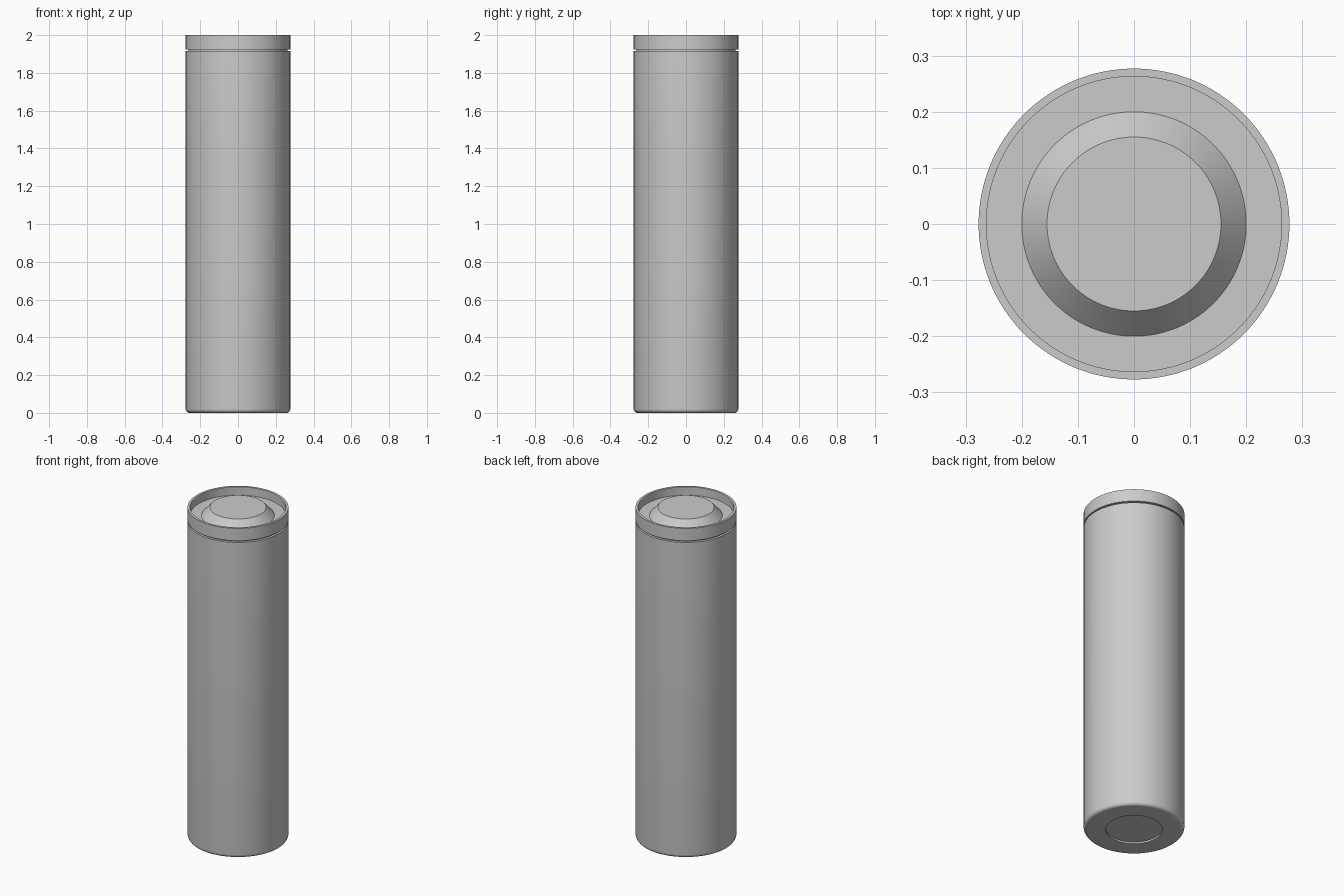
import bpy
import math

cube = bpy.data.objects.get("Cube")
if cube:
    bpy.data.objects.remove(cube, do_unlink=True)

metal = bpy.data.materials.new("grey_metal")
metal.use_nodes = True
GREY = (0.6, 0.6, 0.6, 1)
metal.diffuse_color = GREY
metal.node_tree.nodes["Principled BSDF"].inputs["Base Color"].default_value = GREY

R = 0.277        # outer radius
NECK = 0.263     # groove and inner rim radius
BEVEL = 0.02     # rounded bottom edge
SIDES = 128


def lathe(name, profile):
    """Spin (radius, z) points, listed from the bottom axis to the top axis."""
    verts, rings, faces = [], [], []
    for r, z in profile:
        count = SIDES if r > 0 else 1
        rings.append(range(len(verts), len(verts) + count))
        for i in range(count):
            a = math.tau * i / SIDES
            verts.append((r * math.cos(a), r * math.sin(a), z))
    for low, high in zip(rings, rings[1:]):
        for i in range(SIDES):
            j = (i + 1) % SIDES
            if len(low) == 1:
                faces.append((low[0], high[j], high[i]))
            elif len(high) == 1:
                faces.append((low[i], low[j], high[0]))
            else:
                faces.append((low[i], low[j], high[j], high[i]))
    mesh = bpy.data.meshes.new(name)
    mesh.from_pydata(verts, [], faces)
    mesh.materials.append(metal)
    obj = bpy.data.objects.new(name, mesh)
    bpy.context.collection.objects.link(obj)
    bpy.ops.object.select_all(action="DESELECT")
    obj.select_set(True)
    bpy.context.view_layer.objects.active = obj
    bpy.ops.object.shade_smooth_by_angle(angle=math.radians(30))
    return obj


# Can body: shallow recess underneath, rounded bottom edge, neck, rim and cap
bottom_edge = []
for k in range(7):
    a = math.pi / 2 * k / 6
    bottom_edge.append((R - BEVEL + BEVEL * math.sin(a), BEVEL - BEVEL * math.cos(a)))

lathe("cell_body", [
    (0, 0.01), (0.155, 0.01), (0.155, 0),
    *bottom_edge,
    (R, 1.915), (NECK, 1.915), (NECK, 1.925),
    (R, 1.925), (R, 2), (NECK, 2), (NECK, 1.95),
    (0.2, 1.95), (0.155, 2), (0, 2),
])
